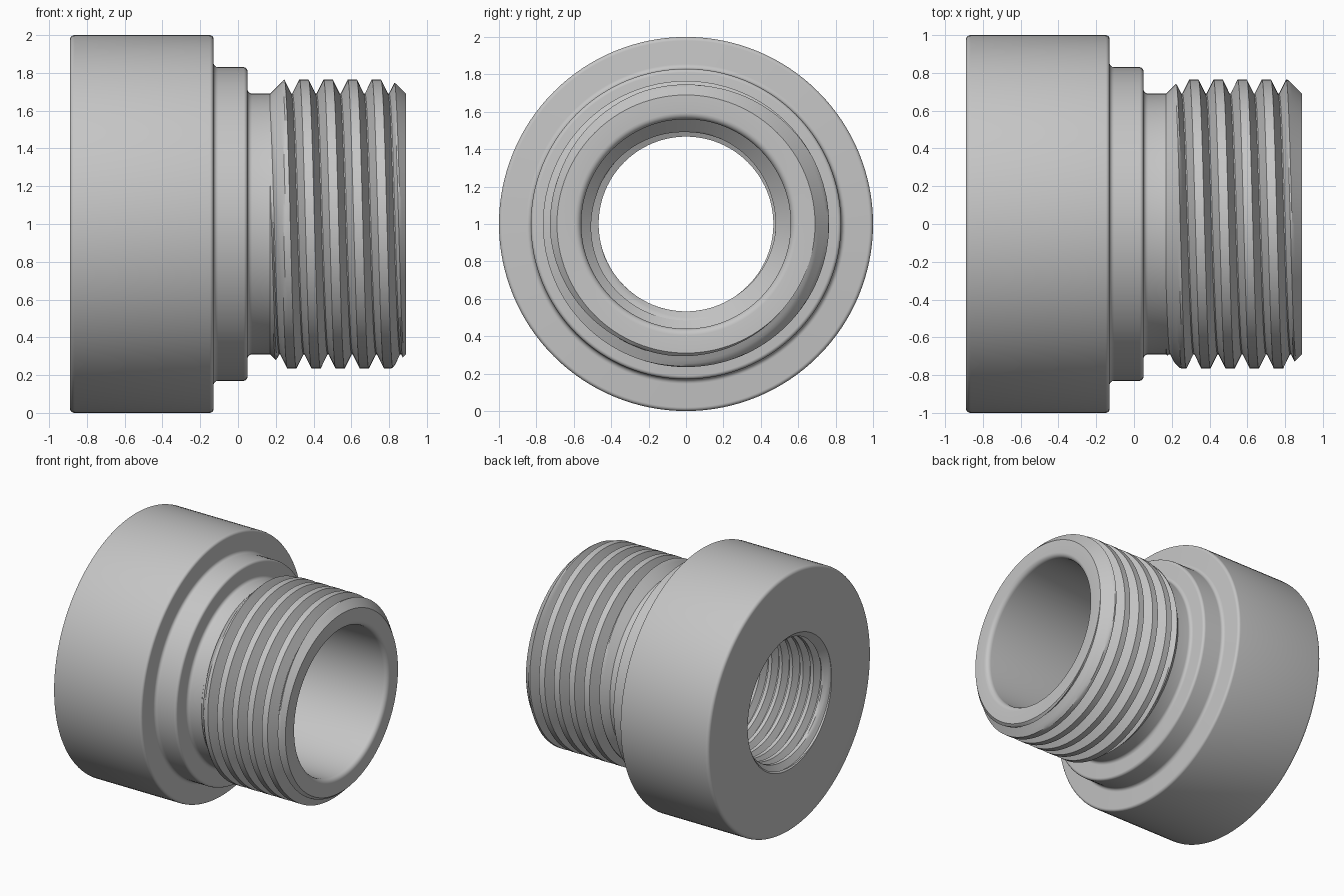
import bpy
import bmesh
import math

cube = bpy.data.objects.get("Cube")
if cube:
    bpy.data.objects.remove(cube, do_unlink=True)

SEGS = 128
LEFT, RIGHT = -0.89, 0.89      # ends along the axis
TAU = 2 * math.pi
bm = bmesh.new()


def skin(columns):
    """Join columns of (x, radius) points, one per angle, into quads around the axis."""
    grid = []
    for i, column in enumerate(columns):
        a = TAU * i / SEGS
        grid.append([bm.verts.new((x, r * math.cos(a), 1 + r * math.sin(a))) for x, r in column])
    for a, b in zip(grid, grid[1:]):
        for j in range(len(a) - 1):
            bm.faces.new((a[j], a[j + 1], b[j + 1], b[j]))


def rounded(points, steps=5):
    """Replace each corner (x, radius, fillet) by a tangent arc."""
    out = []
    for i, (x, r, f) in enumerate(points):
        if not f:
            out.append((x, r))
            continue
        ends = []
        for nx, nr, _ in (points[i - 1], points[i + 1]):
            d = math.hypot(nx - x, nr - r)
            ends.append(((nx - x) / d * f, (nr - r) / d * f))
        (ax, ar), (bx, br) = ends
        for k in range(steps + 1):
            t = k / steps * math.pi / 2
            u, v = 1 - math.sin(t), 1 - math.cos(t)
            out.append((x + ax * u + bx * v, r + ar * u + br * v))
    return out


def lathe(points):
    profile = rounded(points)
    skin([profile] * (SEGS + 1))


def thread(x0, x1, crest_r, root_r, pitch, centre, crest_half, root_half, sub=4):
    """Right-hand helical thread with 45 degree run-outs at both ends."""
    depth = abs(crest_r - root_r)
    sign = 1 if crest_r > root_r else -1
    breaks = [-crest_half, crest_half, pitch / 2 - root_half, pitch / 2 + root_half, pitch - crest_half]
    offsets = [a + (b - a) * k / sub for a, b in zip(breaks, breaks[1:]) for k in range(sub)]
    first = math.floor((x0 - centre) / pitch) - 2
    last = math.ceil((x1 - centre) / pitch) + 2

    def radius(x):
        u = abs((x - centre_now + pitch / 2) % pitch - pitch / 2)
        h = depth * (pitch / 2 - root_half - u) / (pitch / 2 - root_half - crest_half)
        h = min(max(h, 0), depth, x - x0, x1 - x)
        return root_r + sign * h

    columns = []
    for i in range(SEGS + 1):
        centre_now = centre + pitch * i / SEGS
        xs = [centre_now + n * pitch + o for n in range(first, last) for o in offsets]
        xs = [min(max(x, x0), x1) for x in xs]
        columns.append([(x, radius(x)) for x in xs])
    skin(columns)


NECK, BORE, INNER = 0.69, 0.56, 0.515
INNER_END = -0.06

# Collar, step and neck
lathe([(LEFT, INNER, 0), (LEFT, 1, 0.025), (-0.13, 1, 0.02), (-0.13, 0.83, 0.025),
       (0.05, 0.83, 0.02), (0.05, NECK, 0.025), (0.17, NECK, 0)])
# Outer thread
thread(0.17, RIGHT, 0.765, NECK, 0.128, 0.317, 0.024, 0.003)
# End rim, plain bore and inner cone
lathe([(RIGHT, NECK, 0), (RIGHT, BORE, 0.035),
       (INNER_END + BORE - INNER, BORE, 0), (INNER_END, INNER, 0)])
# Inner thread
thread(LEFT, INNER_END, 0.467, INNER, 0.09, LEFT, 0.014, 0.006)

bmesh.ops.remove_doubles(bm, verts=bm.verts[:], dist=0.0002)
bmesh.ops.recalc_face_normals(bm, faces=bm.faces[:])

mesh = bpy.data.meshes.new("threaded_adapter")
bm.to_mesh(mesh)
bm.free()
adapter = bpy.data.objects.new("threaded_adapter", mesh)
bpy.context.collection.objects.link(adapter)

# Plain grey metal
grey = bpy.data.materials.new("grey_metal")
grey.use_nodes = True
colour = (0.56, 0.56, 0.56, 1)
grey.diffuse_color = colour
grey.node_tree.nodes["Principled BSDF"].inputs["Base Color"].default_value = colour
mesh.materials.append(grey)

bpy.ops.object.select_all(action="DESELECT")
adapter.select_set(True)
bpy.context.view_layer.objects.active = adapter
bpy.ops.object.shade_smooth_by_angle(angle=math.radians(25))
